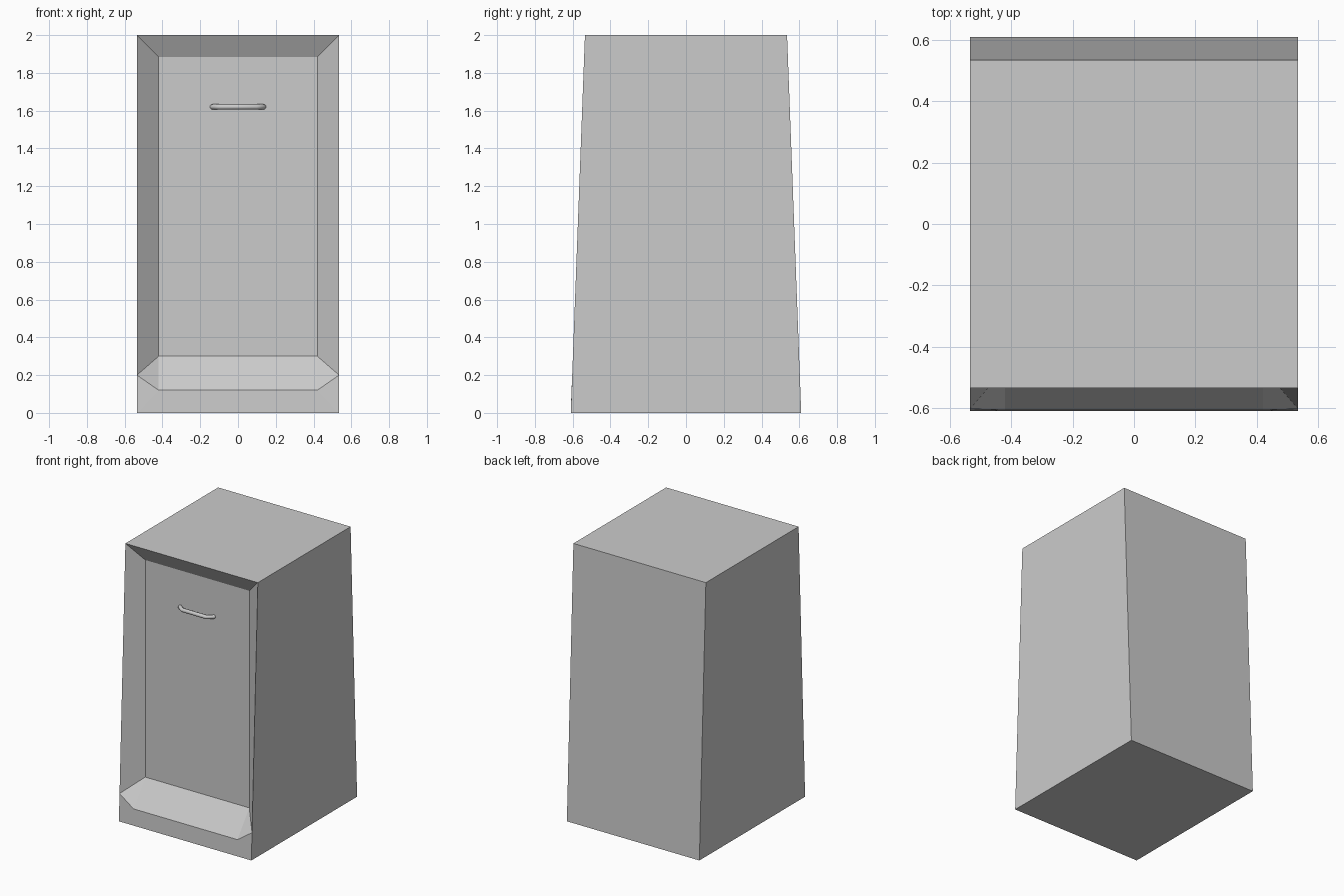
import bpy, bmesh
from mathutils import Vector

if "Cube" in bpy.data.objects:
    bpy.data.objects.remove(bpy.data.objects["Cube"])

W = 0.535             # half width
YB, YT = 0.61, 0.535  # half depth at the bottom and top
PX, PY = 0.42, -0.47  # door panel half width and plane


def mesh_object(name, bm):
    bmesh.ops.recalc_face_normals(bm, faces=bm.faces)
    me = bpy.data.meshes.new(name)
    bm.to_mesh(me)
    bm.free()
    ob = bpy.data.objects.new(name, me)
    bpy.context.collection.objects.link(ob)
    return ob


# Tapered cabinet body with a recessed front and sloping sill
bm = bmesh.new()


def pair(x, y, z):
    return bm.verts.new((-x, y, z)), bm.verts.new((x, y, z))


back_low, back_top = pair(W, YB, 0), pair(W, YT, 2)
front_low, front_top = pair(W, -YB, 0), pair(W, -YT, 2)
rim_low = pair(W, -YB + (YB - YT) * 0.1, 0.2)
panel_low, panel_top = pair(PX, PY, 0.30), pair(PX, PY, 1.885)
sill = pair(PX, -0.606, 0.12)

# Faces spanning left to right: base, back, top, lintel, door, sill, kick plate
loop = [front_low, back_low, back_top, front_top, panel_top, panel_low, sill, front_low]
for a, b in zip(loop, loop[1:]):
    bm.faces.new((a[0], a[1], b[1], b[0]))
# Mirrored sides, jambs and sill ends
for i in (0, 1):
    bm.faces.new([p[i] for p in (front_low, back_low, back_top, front_top, rim_low)])
    bm.faces.new([p[i] for p in (front_top, rim_low, panel_low, panel_top)])
    bm.faces.new([p[i] for p in (rim_low, sill, panel_low)])
    bm.faces.new([p[i] for p in (rim_low, front_low, sill)])
mesh_object("cabinet_body", bm)

# Bent bar handle swept along a short path
SEG = 12
path = [(-0.137, -0.46), (-0.133, -0.478), (-0.095, -0.505), (0.095, -0.505),
        (0.133, -0.478), (0.137, -0.46)]
curve = bpy.data.curves.new("door_handle", 'CURVE')
curve.dimensions = '3D'
curve.bevel_depth = 0.014
curve.bevel_resolution = 4
curve.use_fill_caps = True
spline = curve.splines.new('POLY')
spline.points.add(len(path) - 1)
for p, (x, y) in zip(spline.points, path):
    p.co = (x, y, 1.62, 1)
spline.use_smooth = True
handle = bpy.data.objects.new("door_handle", curve)
bpy.context.collection.objects.link(handle)
